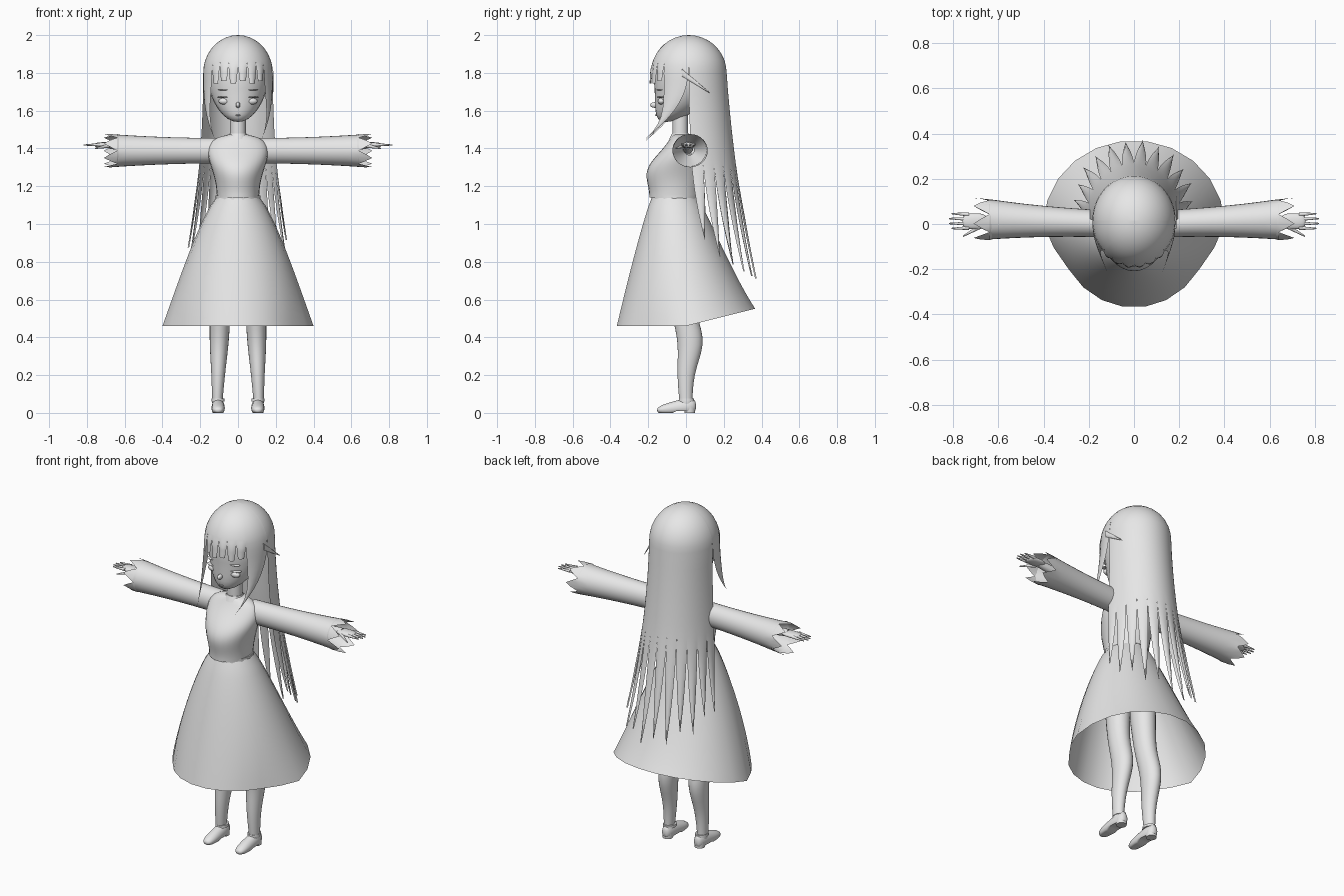
import bpy
import bmesh
from math import sin, cos, pi, radians, sqrt, exp
from mathutils import Vector

if "Cube" in bpy.data.objects:
    bpy.data.objects.remove(bpy.data.objects["Cube"])

COLOUR = (0.8, 0.8, 0.8, 1)
grey = bpy.data.materials.new("plain grey")
grey.use_nodes = True
grey.diffuse_color = COLOUR
grey.node_tree.nodes["Principled BSDF"].inputs["Base Color"].default_value = COLOUR


def mix(a, b, t):
    return a + (b - a) * t


def bump(t, centre, width):
    return exp(-((t - centre) / width) ** 2)


def add_mesh(name, verts, faces, sharp_angle):
    """Weld the parts, face them outward and shade smooth."""
    mesh = bpy.data.meshes.new(name)
    mesh.from_pydata(verts, [], faces)
    bm = bmesh.new()
    bm.from_mesh(mesh)
    bmesh.ops.remove_doubles(bm, verts=bm.verts, dist=0.0004)
    bmesh.ops.recalc_face_normals(bm, faces=bm.faces)
    bm.to_mesh(mesh)
    bm.free()
    mesh.materials.append(grey)
    mesh.shade_smooth()
    mesh.set_sharp_from_angle(angle=radians(sharp_angle))
    bpy.context.collection.objects.link(bpy.data.objects.new(name, mesh))


def loft(name, section, axis="z", sides=24, steps=16, caps=False, shape=None):
    """Skin ellipses; section(t) gives the centre and the two radii across the axis."""
    across = [i for i in range(3) if "xyz"[i] != axis]
    verts, faces = [], []
    for i in range(steps + 1):
        t = i / steps
        centre, *radii = section(t)
        for j in range(sides):
            angle = 2 * pi * j / sides
            v = Vector(centre)
            v[across[0]] += radii[0] * cos(angle)
            v[across[1]] += radii[1] * sin(angle)
            if shape:
                shape(v, t, j)
            verts.append(v)
    for i in range(steps):
        for j in range(sides):
            a, b = i * sides + j, i * sides + (j + 1) % sides
            faces.append((a, b, b + sides, a + sides))
    if caps:
        faces += [range(sides), range(len(verts) - sides, len(verts))]
    add_mesh(name, verts, faces, 50)


def ball(name, centre, size, axis="z", power=2, shape=None):
    """Rounded solid with its poles along the axis."""
    k = "xyz".index(axis)
    across = [size[i] for i in range(3) if i != k]

    def section(t):
        c = -cos(pi * t)
        spot = Vector(centre)
        spot[k] += c * size[k]
        r = max(0, 1 - abs(c) ** power) ** (1 / power)
        return spot, across[0] * r, across[1] * r
    loft(name, section, axis, shape=shape)


def taper(name, start, end, r0, r1, axis="z", flat=1):
    def section(t):
        r = mix(r0, r1, t)
        return Vector(start).lerp(Vector(end), t), r * flat, r
    loft(name, section, axis, sides=14, steps=2, caps=True)


# Head narrowing forward to the chin, with nose and mouth
def jaw(v, t, j):
    drop = max(0, 1.76 - v.z)
    v.x *= 1 - 0.6 * drop
    v.y = v.y * (1 - 0.6 * drop) - 2.2 * drop ** 2


ball("head", (0, 0, 1.76), (.16, .17, .22), shape=jaw)
ball("nose", (0, -.165, 1.63), (.012, .025, .015))
ball("mouth", (0, -.155, 1.576), (.013, .01, .004))
taper("neck", (0, -.03, 1.4), (0, -.03, 1.6), .042, .042)
taper("collar", (0, -.03, 1.45), (0, -.03, 1.48), .06, .045)


# Fitted bodice
def bodice_section(t):
    chest = bump(t, .45, .35)
    close = sqrt(1 - .9 * t ** 12)
    rx = (.11 + .05 * bump(t, .75, .4)) * close
    ry = mix(.12, .04, t) + .06 * chest
    return (0, mix(-.06, -.025, t) - .015 * chest, mix(1.14, 1.475, t)), rx, ry


loft("bodice", bodice_section, sides=28, steps=20, caps=True)
taper("waistband", (0, -.06, 1.13), (0, -.06, 1.15), .126, .126, flat=.94)


# Skirt with a narrower front and a hem that lifts at the back
def skirt_section(t):
    rx = mix(.115, .4, t ** .8)
    ry = mix(.122, .37, t ** .9)
    return (0, mix(-.06, 0, t), mix(1.14, .46, t)), rx, ry


def skirt_hem(v, t, j):
    if v.y > 0:
        v.z += .25 * t * t * v.y
    else:
        v.x *= 1 - .14 * t * t * min(1, -5 * v.y)


loft("skirt", skirt_section, sides=22, shape=skirt_hem)


# Arms, legs and eyes, built once for each side
def build_side(s, side):
    def at(x, y, z):
        return s * x, y, z

    ball(side + "_eye", at(.07, -.13, 1.65), (.033, .02, .018))
    ball(side + "_eyelash", at(.07, -.13, 1.672), (.04, .024, .004))
    ball(side + "_eyebrow", at(.07, -.135, 1.71), (.036, .022, .003))

    # Widening sleeve with a jagged, open cuff
    def sleeve_section(t):
        return (at(mix(.1, .675, t), mix(0, .022, t), 1.388),
                mix(.06, .093, t * t), mix(.067, .088, t * t))

    def jagged(v, t, j):
        if t == 1:
            v.x += s * (.035, 0, -.035, .005)[j % 4]

    def lining_section(t):
        return at(mix(.64, .5, t), .018, 1.39), mix(.09, .025, t), mix(.086, .025, t)

    loft(side + "_sleeve", sleeve_section, "x", sides=28, steps=12, shape=jagged)
    loft(side + "_sleeve_lining", lining_section, "x", sides=28, steps=4)

    # Hand with four fingers and a thumb
    taper(side + "_forearm", at(.5, .01, 1.4), at(.68, .01, 1.418), .028, .02, "x")
    ball(side + "_palm", at(.705, .012, 1.418), (.055, .035, .015), "x", power=3)
    for i in range(4):
        y = .042 - .02 * i
        reach = .825 - .012 * abs(i - 1.5)
        taper(f"{side}_finger_{i + 1}", at(.73, y, 1.42), at(reach, y * 1.1, 1.418), .009, .003, "x")
    taper(side + "_thumb", at(.68, -.01, 1.415), at(.758, -.055, 1.4), .012, .003, "x")

    # Leg with a calf bulge
    def leg_section(t):
        calf = bump(t, .35, .15)
        return (at(mix(.11, .08, t), mix(0, -.04, t) + .035 * calf, mix(.04, 1, t)),
                mix(.026, .08, t) + .005 * calf, mix(.033, .09, t) + .014 * calf)

    loft(side + "_leg", leg_section, steps=24, caps=True)

    # Shoe, low at the toe and raised on a small heel
    def shoe_form(v, t, j):
        v.z = max(v.z * (1 + 4 * (v.y + .05)), .01 if v.y > -.06 else 0)

    ball(side + "_shoe", at(.105, -.05, .025), (.035, .103, .04), "y", power=3, shape=shoe_form)
    taper(side + "_shoe_heel", at(.105, .02, 0), at(.105, .02, .035), .029, .031)
    taper(side + "_shoe_strap", at(.105, .002, .06), at(.105, .002, .075), .042, .041, flat=.83)


build_side(1, "left")
build_side(-1, "right")


# Hair surface: a dome above, flaring to a curtain below
def hair_point(angle, z, bulge):
    drop = max(0, 1.8 - z)
    dome = sqrt(max(0, 1 - (max(0, z - 1.8) / .2) ** 2))
    rx = (.184 + .09 * drop ** 2) * dome * bulge
    ry = (.2 + .07 * drop) * dome * bulge
    return Vector((rx * cos(angle), .015 + .065 * drop ** 2 + ry * sin(angle), z))


LEVELS = [1.8 + .2 * cos(radians(10 * i)) for i in range(10)] + [1.7, 1.6, 1.5, 1.4]


class Hair:
    """Collects locks of hair that taper from a split height to a tip."""

    def __init__(self):
        self.verts, self.faces = [], []

    def lock(self, first, last, split, tip, end_width=0, target=None, cols=6, steps=10):
        heights = [z for z in LEVELS if z > split + .005]
        heights += [mix(split, tip, i / steps) for i in range(steps + 1)]
        base, row = len(self.verts), cols + 1
        for z in heights:
            q = max(0, (split - z) / (split - tip))
            half = (last - first) / 2 * mix(1, end_width, q ** 1.7)
            for c in range(row):
                u = 2 * c / cols - 1
                swell = 1 + .03 * (1 - u * u) * min(1, 2 * q)
                p = hair_point(radians((first + last) / 2 + u * half), z, swell)
                if target:
                    p = p.lerp(Vector((*target, z)), q ** 3)
                self.verts.append(p)
        for i in range(len(heights) - 1):
            for c in range(cols):
                k = base + i * row + c
                self.faces.append((k, k + 1, k + row + 1, k + row))


# Long back hair
back = Hair()
for i in range(12):
    middle = radians(15 * i + 7.5)
    back.lock(15 * i, 15 * i + 15, 1.32, .92 - .19 * sin(middle) + .02 * (-1) ** i)
add_mesh("back_hair", back.verts, back.faces, 80)

# Fringe and the two locks beside the face
fringe = Hair()
for i in range(6):
    first = 222 + 16 * i
    fringe.lock(first, first + 16, 1.86, 1.745 + .012 * (i % 2), end_width=.6)
fringe.lock(180, 222, 1.84, 1.435, target=(-.115, -.22))
fringe.lock(318, 360, 1.84, 1.45, target=(.125, -.215))
add_mesh("fringe", fringe.verts, fringe.faces, 80)

# Loose wisp on the left of the head
taper("hair_wisp", (.18, -.02, 1.8), (.188, .125, 1.695), .02, .002, "y", flat=.4)
